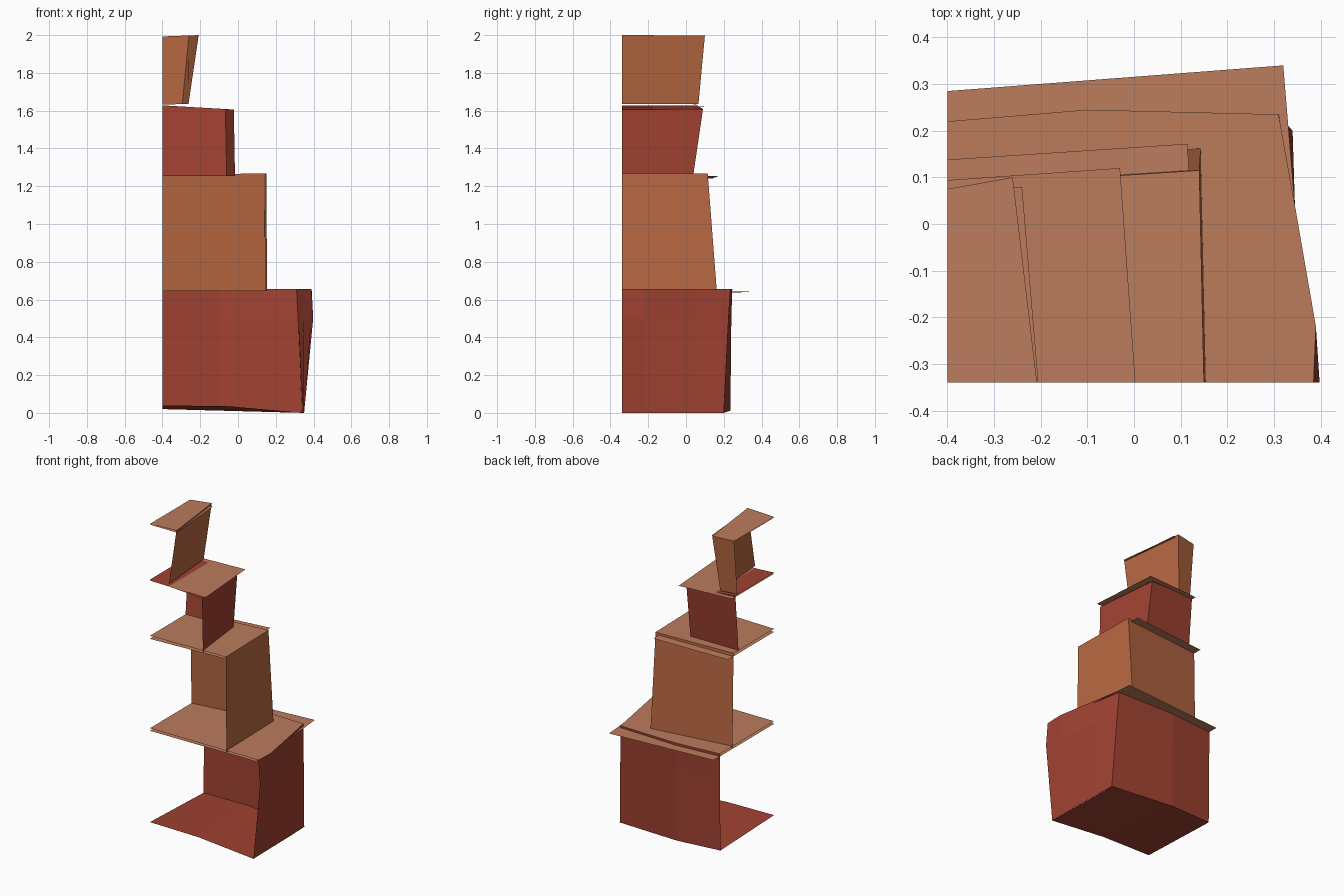
import bpy

default_cube = bpy.data.objects.get("Cube")
if default_cube:
    bpy.data.objects.remove(default_cube, do_unlink=True)

# The cut planes where every tier is open
LEFT, FRONT = -0.4, -0.34


def make_material(name, red, green, blue):
    material = bpy.data.materials.new(name)
    material.use_nodes = True
    colour = (red, green, blue, 1)
    material.diffuse_color = colour
    material.node_tree.nodes["Principled BSDF"].inputs["Base Color"].default_value = colour
    return material


brick_red = make_material("brick red", 0.35, 0.054, 0.031)
clay_orange = make_material("clay orange", 0.48, 0.14, 0.054)
roof_tan = make_material("roof tan", 0.50, 0.20, 0.108)


def make_object(name, verts, faces, material):
    mesh = bpy.data.meshes.new(name)
    mesh.from_pydata(verts, [], faces)
    mesh.materials.append(material)
    mesh.update()
    part = bpy.data.objects.new(name, mesh)
    bpy.context.scene.collection.objects.link(part)
    return part


def lift(path, z_left, z_right):
    """Give a plan path a height that tilts evenly from its left to its right."""
    right = max(x for x, y in path)
    return [(x, y, z_left + (z_right - z_left) * (x - LEFT) / (right - LEFT))
            for x, y in path]


def skin(name, rows, material):
    """Join stacked rows of points with outward-facing quads."""
    count = len(rows[0])
    faces = []
    for r in range(len(rows) - 1):
        for i in range(count - 1):
            a = r * count + i
            faces.append((a + 1, a, a + count, a + count + 1))
    return make_object(name, [point for row in rows for point in row], faces, material)


def sheet(name, path, z_left, z_right, material):
    """A thin tilted roof sheet between the cut corner and a plan path."""
    outline = lift([(LEFT, FRONT)] + path[::-1], z_left, z_right)
    return make_object(name, outline, [tuple(range(len(outline)))], material)


# Bottom tier: bulging walls, sagging floor, cap and eaves
base_foot = [(LEFT, 0.215), (-0.1, 0.235), (0.34, 0.2), (0.345, 0.04), (0.348, -0.22), (0.35, FRONT)]
base_waist = [(LEFT, 0.22), (-0.1, 0.24), (0.318, 0.225), (0.345, 0.04), (0.385, -0.22), (0.398, FRONT)]
base_top = [(LEFT, 0.22), (-0.1, 0.245), (0.31, 0.235), (0.345, 0.04), (0.39, -0.22), (0.385, FRONT)]
foot_row = lift(base_foot, 0.02, 0)
skin("base_walls", [foot_row, lift(base_waist, 0.5, 0.5), lift(base_top, 0.655, 0.655)], brick_red)
floor_front = [(LEFT, FRONT, 0.04), (-0.05, FRONT, 0.035), foot_row[-1]]
skin("base_floor", [floor_front, foot_row[:3]], brick_red)
sheet("base_cap", base_top, 0.655, 0.655, roof_tan)
sheet("base_eaves", [(LEFT, 0.285), (0.32, 0.34), (0.345, 0.04), (0.37, FRONT)], 0.638, 0.642, roof_tan)

# Second tier
second_foot = [(LEFT, 0.09), (0.143, 0.163), (0.154, FRONT)]
second_top = [(LEFT, 0.08), (0.14, 0.115), (0.15, FRONT)]
skin("second_walls", [lift(second_foot, 0.645, 0.645), lift(second_top, 1.26, 1.268)], clay_orange)
sheet("second_cap", second_top, 1.26, 1.268, roof_tan)
sheet("second_eaves", [(LEFT, 0.138), (0.115, 0.172), (0.14, FRONT)], 1.24, 1.255, roof_tan)

# Third tier: red cap that dips through the eaves
third_foot = [(LEFT, 0.028), (-0.06, 0.038), (-0.016, FRONT)]
third_top = [(LEFT, 0.06), (-0.067, 0.09), (-0.022, FRONT)]
skin("third_walls", [lift(third_foot, 1.255, 1.255), lift(third_top, 1.628, 1.606)], brick_red)
sheet("third_cap", third_top, 1.628, 1.606, brick_red)
sheet("third_eaves", [(LEFT, 0.094), (-0.03, 0.12), (0.003, FRONT)], 1.621, 1.618, roof_tan)

# Top tier
top_foot = [(LEFT, 0.04), (-0.295, 0.066), (-0.262, FRONT)]
top_head = [(LEFT, 0.075), (-0.26, 0.1), (-0.208, FRONT)]
skin("top_walls", [lift(top_foot, 1.632, 1.636), lift(top_head, 1.993, 2)], clay_orange)
sheet("top_cap", top_head, 1.993, 2, roof_tan)
sheet("top_eaves", [(LEFT, 0.065), (-0.24, 0.08), (-0.205, FRONT)], 1.988, 1.988, roof_tan)
